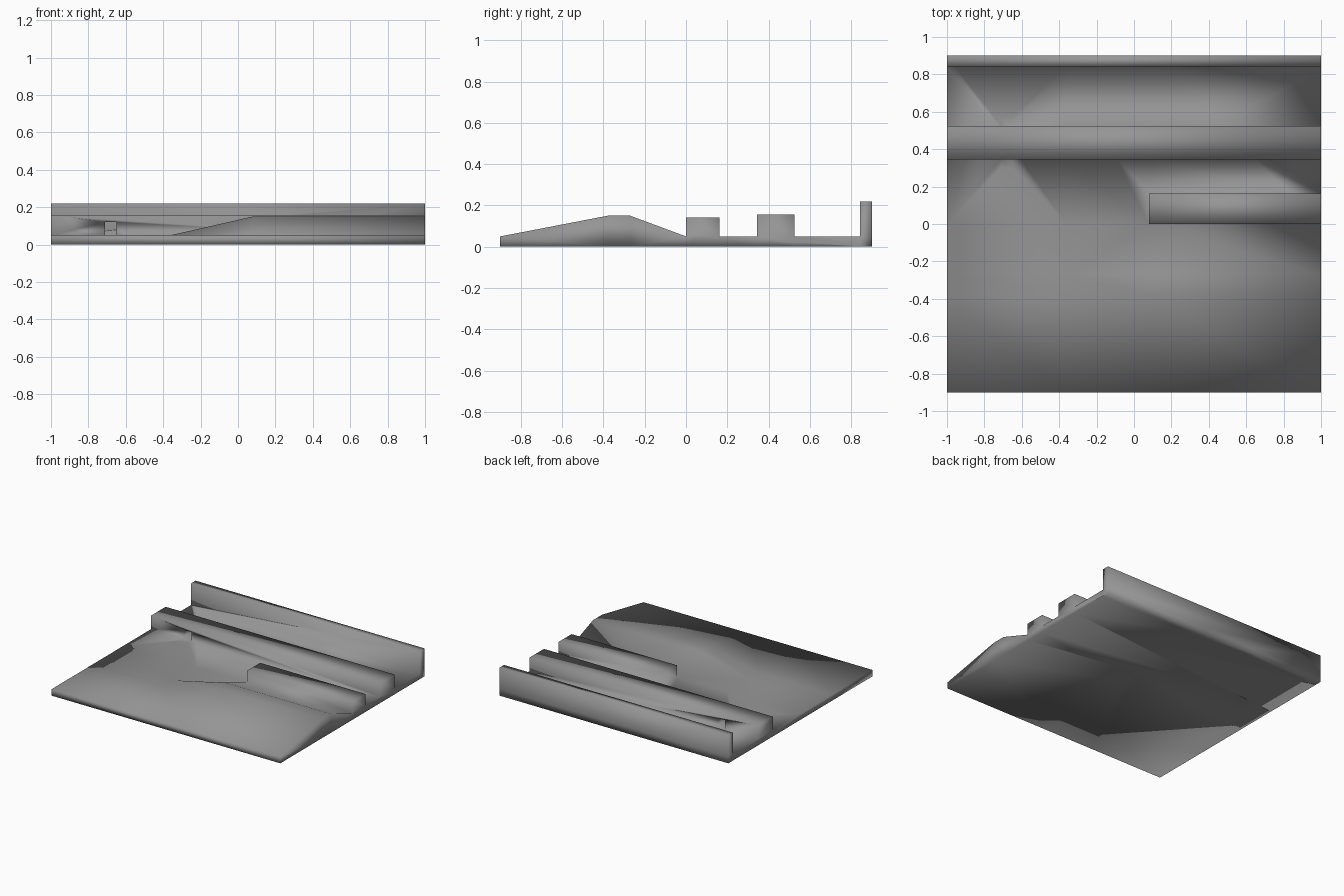
import bpy, bmesh

if "Cube" in bpy.data.objects:
    bpy.data.objects.remove(bpy.data.objects["Cube"])

stone = bpy.data.materials.new("dark_grey")
stone.diffuse_color = (0.3, 0.3, 0.3, 1)
stone.use_nodes = True
stone.node_tree.nodes["Principled BSDF"].inputs["Base Color"].default_value = stone.diffuse_color


def finish(name, bm):
    bmesh.ops.recalc_face_normals(bm, faces=bm.faces)
    for f in bm.faces:
        f.smooth = True
    me = bpy.data.meshes.new(name)
    bm.to_mesh(me)
    bm.free()
    me.materials.append(stone)
    ob = bpy.data.objects.new(name, me)
    bpy.context.collection.objects.link(ob)
    return ob


def extrude_xz(name, profile, y0, y1):
    """Extrude an x-z outline along y."""
    bm = bmesh.new()
    face = bm.faces.new([bm.verts.new((x, y0, z)) for x, z in profile])
    ext = bmesh.ops.extrude_face_region(bm, geom=[face])
    moved = [v for v in ext["geom"] if isinstance(v, bmesh.types.BMVert)]
    bmesh.ops.translate(bm, verts=moved, vec=(0, y1 - y0, 0))
    return finish(name, bm)


def bar(name, x0, x1, y0, y1, z0, z1):
    return extrude_xz(name, [(x0, z0), (x1, z0), (x1, z1), (x0, z1)], y0, y1)


FLOOR = 0.05

# Ground slab with the mound rising out of its front right part
xs = [-1.0, -0.36, 0.08, 1.0]
ys = [-0.9, -0.38, -0.27, 0.0, 0.9]
bm = bmesh.new()
grid = [[bm.verts.new((x, y, 0.15 if i >= 2 and j in (1, 2) else FLOOR))
         for j, y in enumerate(ys)] for i, x in enumerate(xs)]
for i in range(len(xs) - 1):
    for j in range(len(ys) - 1):
        bm.faces.new((grid[i][j], grid[i + 1][j],
                      grid[i + 1][j + 1], grid[i][j + 1]))
# Skirt down to the ground, then the underside
rim = [e for e in bm.edges if e.is_boundary]
ext = bmesh.ops.extrude_edge_only(bm, edges=rim)
for v in ext["geom"]:
    if isinstance(v, bmesh.types.BMVert):
        v.co.z = 0.0
bmesh.ops.holes_fill(bm, edges=[e for e in bm.edges if e.is_boundary], sides=0)
bmesh.ops.triangulate(bm, faces=[f for f in bm.faces if len(f.verts) == 4])
slab = finish("ground_slab", bm)

# Long rail with a small square tunnel through it
top = 0.157
rail = extrude_xz("tunnel_rail",
                  [(-1, 0), (1, 0), (1, top), (-1, top)], 0.345, 0.525)
tunnel = bar("tunnel_cutter", -0.71, -0.65, 0.3, 0.57, FLOOR, 0.12)

# Short block behind the mound and the tall back wall
block = bar("short_block", 0.08, 1, 0.0, 0.162, 0, 0.142)
wall = bar("back_wall", -1, 1, 0.842, 0.9, 0, 0.22)

# Weld everything into one smooth-shaded solid, then pierce the tunnel
for part, mode in ((rail, "UNION"), (block, "UNION"), (wall, "UNION"),
                   (tunnel, "DIFFERENCE")):
    mod = slab.modifiers.new(part.name, "BOOLEAN")
    mod.operation, mod.object, mod.solver = mode, part, "EXACT"
bpy.context.view_layer.objects.active = slab
slab.select_set(True)
for mod in list(slab.modifiers):
    bpy.ops.object.modifier_apply(modifier=mod.name)
for part in (rail, block, wall, tunnel):
    bpy.data.objects.remove(part)
slab.data.polygons.foreach_set("use_smooth", [True] * len(slab.data.polygons))
